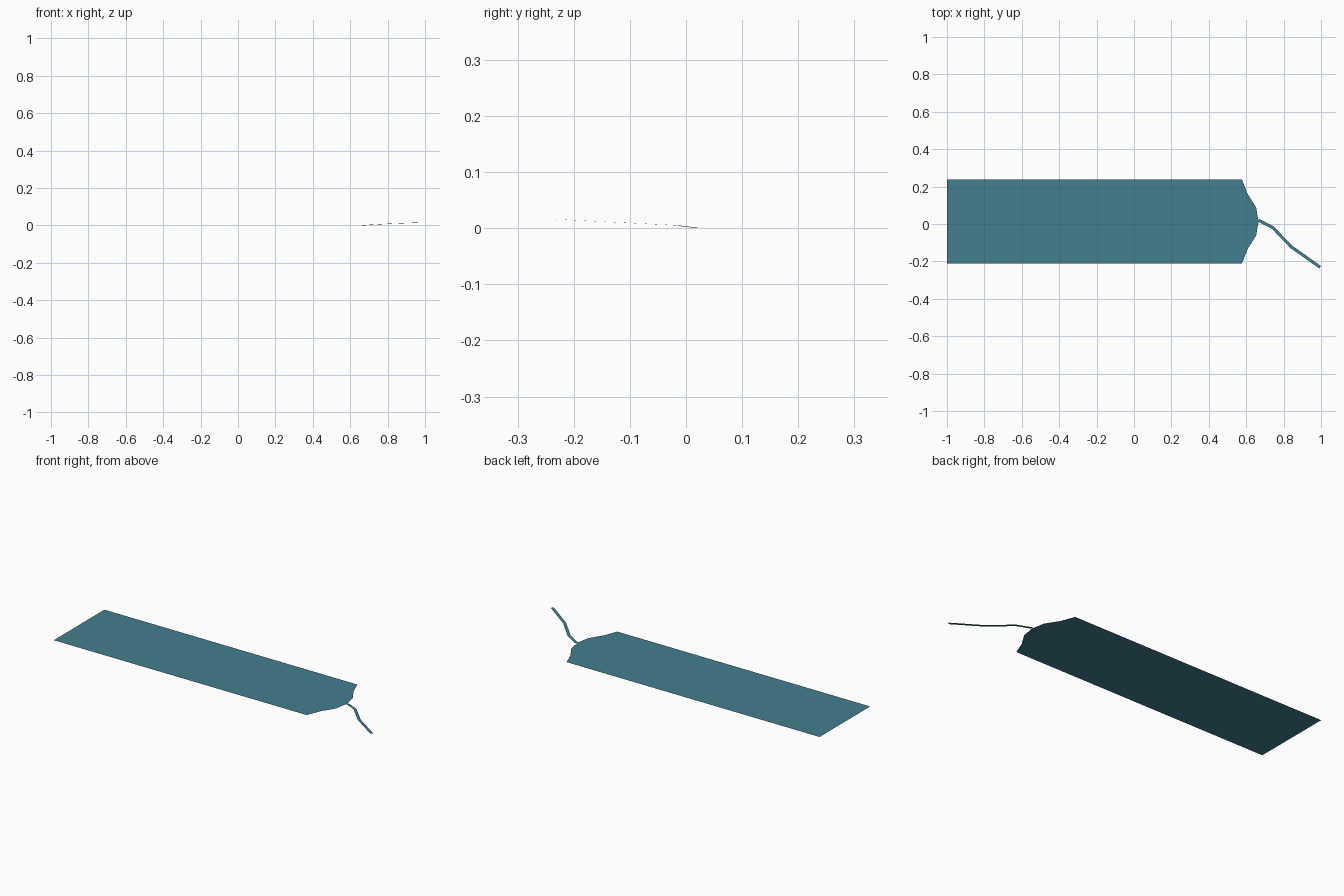
import bpy
from mathutils import Vector

if "Cube" in bpy.data.objects:
    bpy.data.objects.remove(bpy.data.objects["Cube"])

mat = bpy.data.materials.new("teal")
mat.diffuse_color = (0.056, 0.209, 0.275, 1)
mat.use_nodes = True
mat.node_tree.nodes["Principled BSDF"].inputs["Base Color"].default_value = mat.diffuse_color


def add_mesh(name, verts, faces):
    mesh = bpy.data.meshes.new(name)
    mesh.from_pydata(verts, [], faces)
    mesh.materials.append(mat)
    obj = bpy.data.objects.new(name, mesh)
    bpy.context.collection.objects.link(obj)
    return obj


# Flat bookmark sheet: half outline mirrored about its centre line
CY = 0.0135
half = [(-1.0, 0.225), (0.577, 0.225), (0.607, 0.148), (0.653, 0.075)]
upper = [(x, CY + y, 0) for x, y in half]
lower = [(x, CY - y, 0) for x, y in half]
outline = lower + [(0.666, CY, 0)] + upper[::-1]
add_mesh("bookmark_sheet", outline, [range(len(outline))])

# Thin cord: a flat strip along a bent path, rising slightly to its tip
path = [Vector(p) for p in [(0.667, 0.020, 0.0), (0.743, -0.020, 0.005),
                            (0.842, -0.123, 0.010), (0.9955, -0.2313, 0.0155)]]
HALF_WIDTH = 0.008
verts = []
for i, p in enumerate(path):
    t = path[min(i + 1, 3)] - path[max(i - 1, 0)]
    n = Vector((-t.y, t.x, 0)).normalized() * HALF_WIDTH
    # tilt the strip so it stays edge-on when seen from the side
    n.z = -0.06 * n.y
    verts += [p - n, p + n]
low = min(v.z for v in verts)
for v in verts:
    v.z -= low
add_mesh("cord", verts, [(2 * i, 2 * i + 2, 2 * i + 3, 2 * i + 1) for i in range(3)])
